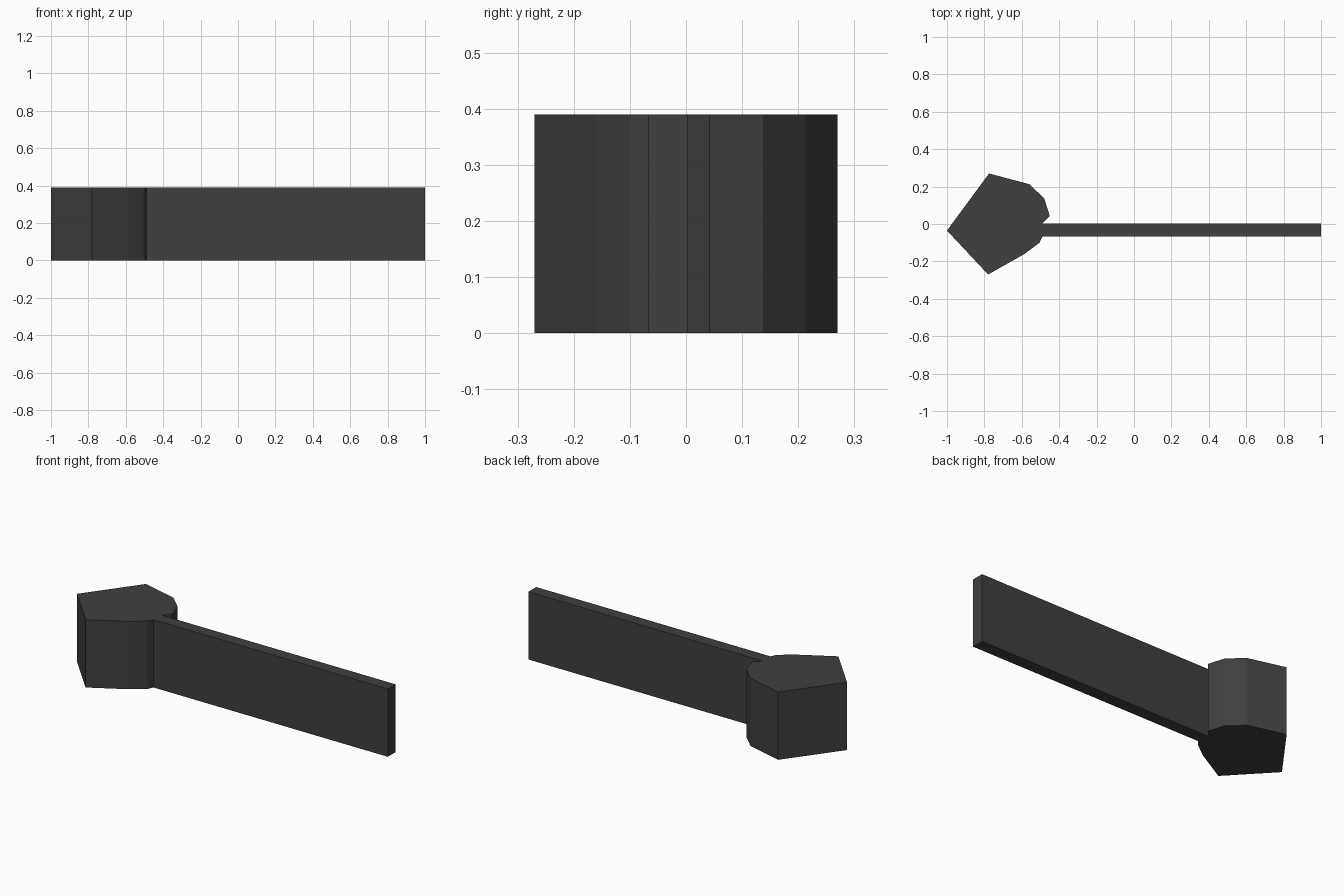
import bpy
import bmesh

cube = bpy.data.objects.get("Cube")
if cube:
    bpy.data.objects.remove(cube, do_unlink=True)

HEIGHT = 0.39

# Single dark colour
dark = bpy.data.materials.new("dark grey")
dark.use_nodes = True
colour = (0.05, 0.05, 0.05, 1)
dark.diffuse_color = colour
dark.node_tree.nodes["Principled BSDF"].inputs["Base Color"].default_value = colour


def extrude_profile(name, outline, height):
    """Upright solid with flat sides from a counter-clockwise plan outline."""
    bm = bmesh.new()
    base = bm.faces.new([bm.verts.new((x, y, 0)) for x, y in outline])
    top = bmesh.ops.extrude_face_region(bm, geom=[base], use_keep_orig=True)
    moved = [v for v in top["geom"] if isinstance(v, bmesh.types.BMVert)]
    bmesh.ops.translate(bm, verts=moved, vec=(0, 0, height))
    bmesh.ops.recalc_face_normals(bm, faces=bm.faces)
    mesh = bpy.data.meshes.new(name)
    bm.to_mesh(mesh)
    bm.free()
    mesh.materials.append(dark)
    obj = bpy.data.objects.new(name, mesh)
    bpy.context.collection.objects.link(obj)
    return obj


# Pointed head: near side, bar joint, far side
near_side = [(-1, -0.035), (-0.78, -0.27), (-0.585, -0.16), (-0.505, -0.1)]
bar = [(-0.49, -0.067), (1, -0.067), (1, 0.003), (-0.49, 0.003)]
far_side = [(-0.45, 0.042), (-0.48, 0.137), (-0.56, 0.213), (-0.775, 0.27)]

extrude_profile("head_and_bar", near_side + bar + far_side, HEIGHT)
